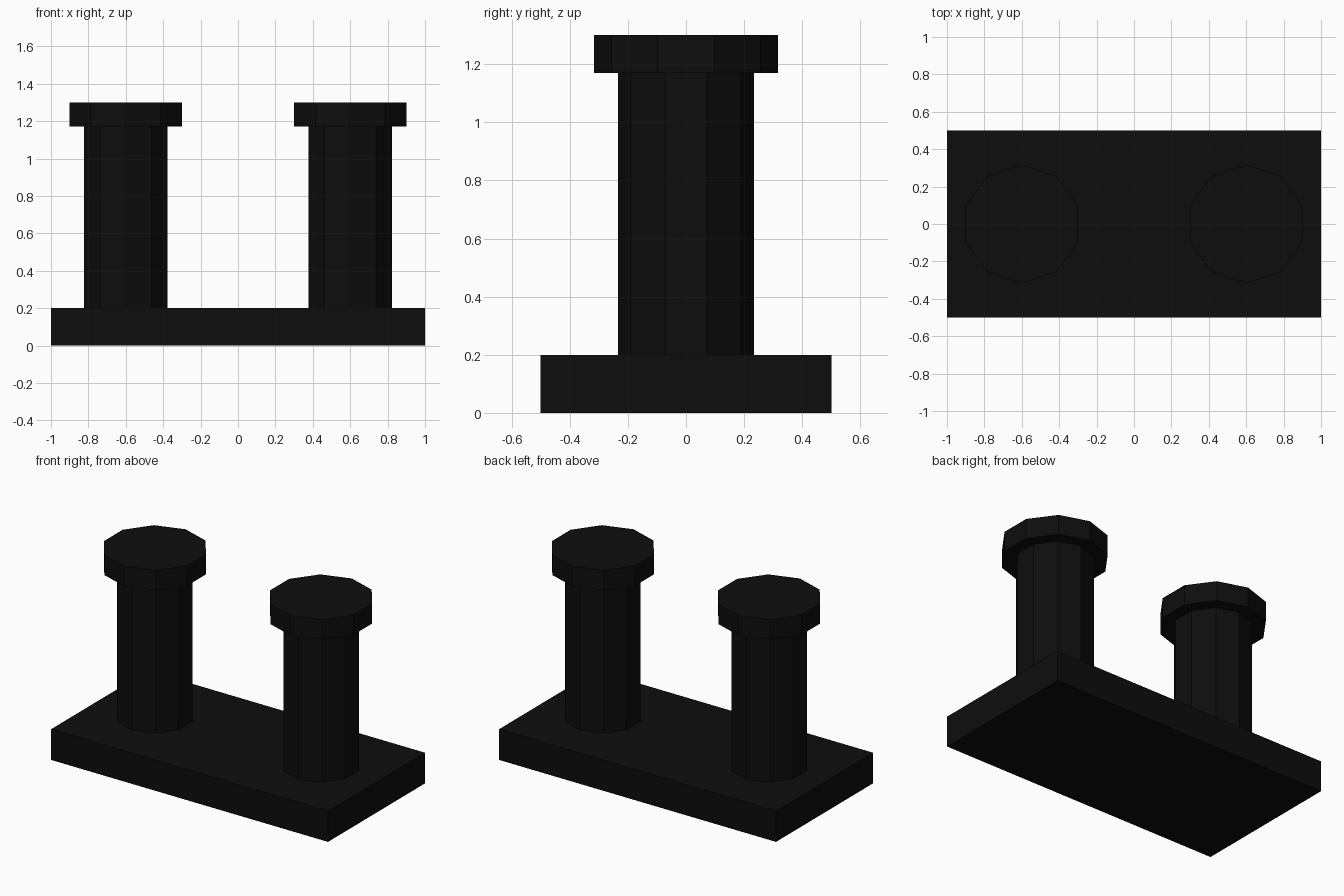
import bpy

cube = bpy.data.objects.get("Cube")
if cube:
    bpy.data.objects.remove(cube, do_unlink=True)

# Single near-black paint
paint = bpy.data.materials.new("black_paint")
paint.use_nodes = True
colour = (0.004, 0.004, 0.004, 1)
paint.diffuse_color = colour
paint.node_tree.nodes["Principled BSDF"].inputs["Base Color"].default_value = colour


def finish(name):
    obj = bpy.context.object
    obj.name = name
    obj.data.materials.append(paint)
    return obj


def drum(name, x, radius, bottom, top):
    """Flat-sided upright cylinder with ten sides."""
    bpy.ops.mesh.primitive_cylinder_add(
        vertices=10, radius=radius, depth=top - bottom,
        location=(x, 0, (bottom + top) / 2))
    return finish(name)


# Base plate
bpy.ops.mesh.primitive_cube_add(size=1, location=(0, 0, 0.1))
base = finish("base_plate")
base.scale = (2, 1, 0.2)
bpy.ops.object.transform_apply(location=False, rotation=False, scale=True)

# Pair of capped posts
for side, x in (("left", 0.6), ("right", -0.6)):
    drum(side + "_post", x, 0.234, 0.2, 1.17)
    drum(side + "_cap", x, 0.316, 1.17, 1.3)
